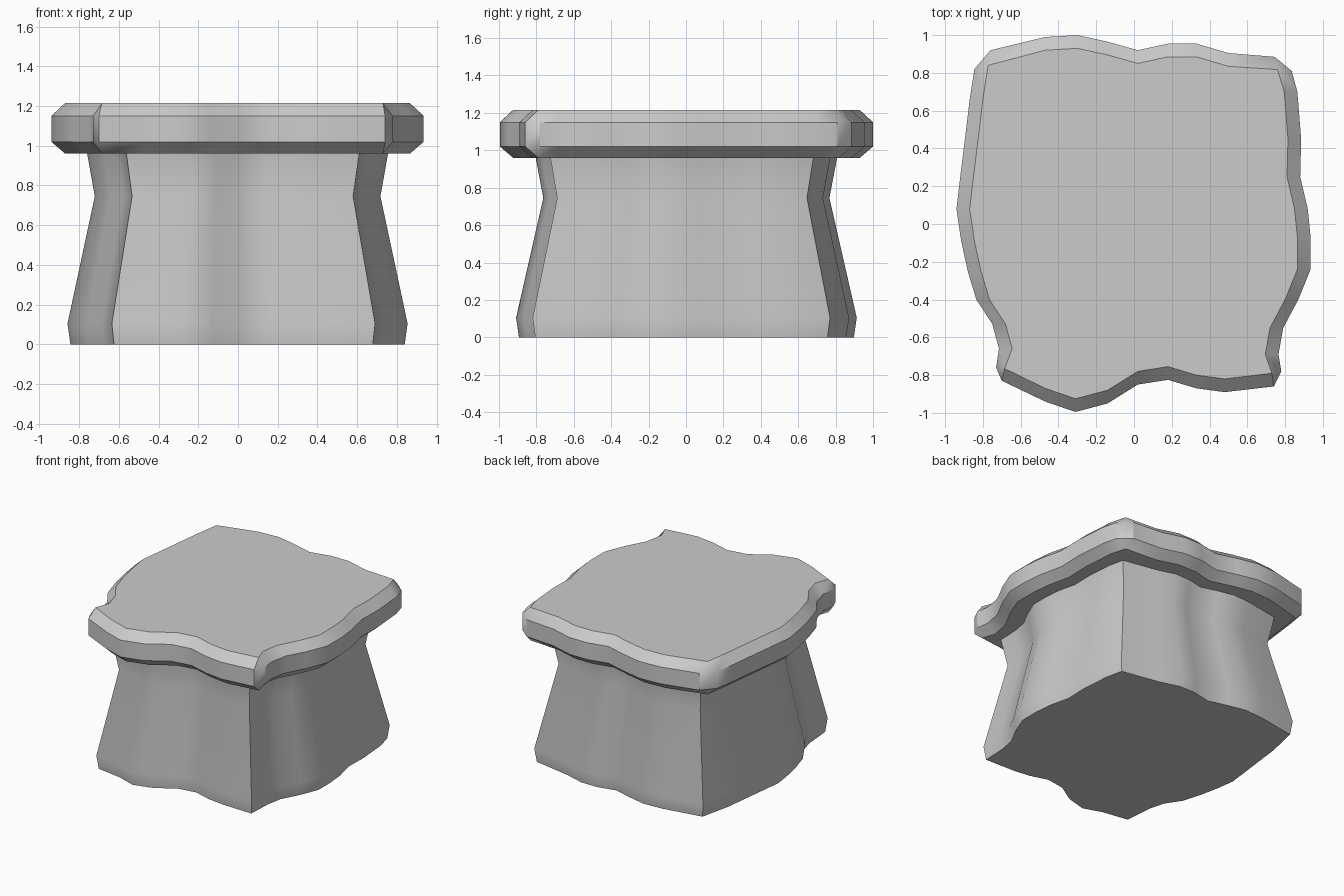
import bpy
import bmesh
from mathutils import Vector

# Remove the default object
default_cube = bpy.data.objects.get("Cube")
if default_cube:
    bpy.data.objects.remove(default_cube, do_unlink=True)

# One plain stone colour
stone = bpy.data.materials.new("stone grey")
stone.use_nodes = True
grey = (0.6, 0.6, 0.6, 1)
stone.diffuse_color = grey
stone.node_tree.nodes["Principled BSDF"].inputs["Base Color"].default_value = grey

# Wavy outline of the slab, counter-clockwise, in hundredths of a unit
front = [(-70, -83), (-47, -94), (-31, -99.5), (-14, -95), (2, -85),
         (18, -82.5), (33, -87), (48, -89), (74, -86)]
left = [(78, -78), (76.5, -69), (79, -55), (87, -40), (93.5, -24), (93.5, -7),
        (92, 8), (88, 25), (88.5, 45), (86.5, 70), (83.5, 81)]
back = [(74.5, 88.5), (50, 90.5), (33, 95.5), (18, 95.5), (2, 92),
        (-14, 96.5), (-30, 100), (-47, 99), (-76, 92)]
right = [(-84.5, 82), (-87, 66), (-89.5, 45), (-92, 25), (-94, 8), (-91.5, -9),
         (-88, -25), (-83.5, -40), (-75, -53), (-71.5, -66), (-73, -76)]
sides = [[Vector(p) / 100 for p in side] for side in (front, left, back, right)]
inward = [Vector((0, 1)), Vector((-1, 0)), Vector((0, -1)), Vector((1, 0))]
BEVEL = 0.07


def corner_between(i):
    """Point just inside the clipped corner that ends side i."""
    j = (i + 1) % len(sides)
    middle = (sides[i][-1] + sides[j][0]) / 2
    return middle + (inward[i] + inward[j]) * 0.03


def slab_outer():
    return [p.copy() for side in sides for p in side]


def slab_inner():
    """Each side moved straight in, with every clipped corner drawn to a point."""
    ring = []
    for i, side in enumerate(sides):
        ring.append(corner_between(i - 1 if i else len(sides) - 1))
        ring += [p + inward[i] * BEVEL for p in side[1:-1]]
        ring.append(corner_between(i))
    return ring


def body_ring():
    """Smaller version of the outline with four sharp corners."""
    corners = [Vector(c) for c in
               ((-0.635, -0.825), (0.69, -0.82), (0.76, 0.77), (-0.74, 0.85))]
    ring = []
    for corner, side in zip(corners, sides):
        ring.append(corner)
        ring += [p * 0.913 for p in side[1:-1]]
    return ring


def loft(name, levels):
    """Join stacked rings (ring, height) into a closed solid."""
    bm = bmesh.new()
    loops = [[bm.verts.new((p.x, p.y, z)) for p in ring] for ring, z in levels]
    for low, high in zip(loops, loops[1:]):
        for i in range(len(low)):
            j = (i + 1) % len(low)
            bm.faces.new((low[i], low[j], high[j], high[i]))
    bm.faces.new(list(reversed(loops[0])))
    bm.faces.new(loops[-1])
    bmesh.ops.remove_doubles(bm, verts=bm.verts, dist=0.0005)
    bmesh.ops.recalc_face_normals(bm, faces=bm.faces)
    mesh = bpy.data.meshes.new(name)
    bm.to_mesh(mesh)
    bm.free()
    mesh.materials.append(stone)
    obj = bpy.data.objects.new(name, mesh)
    bpy.context.collection.objects.link(obj)
    bpy.ops.object.select_all(action="DESELECT")
    obj.select_set(True)
    bpy.context.view_layer.objects.active = obj
    bpy.ops.object.shade_smooth_by_angle(angle=0.6)
    return obj


# Waisted body, running slightly up into the slab
body = body_ring()
body_profile = [(0.983, 0), (1, 0.105), (0.84, 0.745), (0.893, 1.0)]
loft("stone_body", [([p * scale for p in body], z) for scale, z in body_profile])

# Bevelled slab on top
outer, inner = slab_outer(), slab_inner()
loft("top_slab", [(inner, 0.96), (outer, 1.02), (outer, 1.15), (inner, 1.215)])
